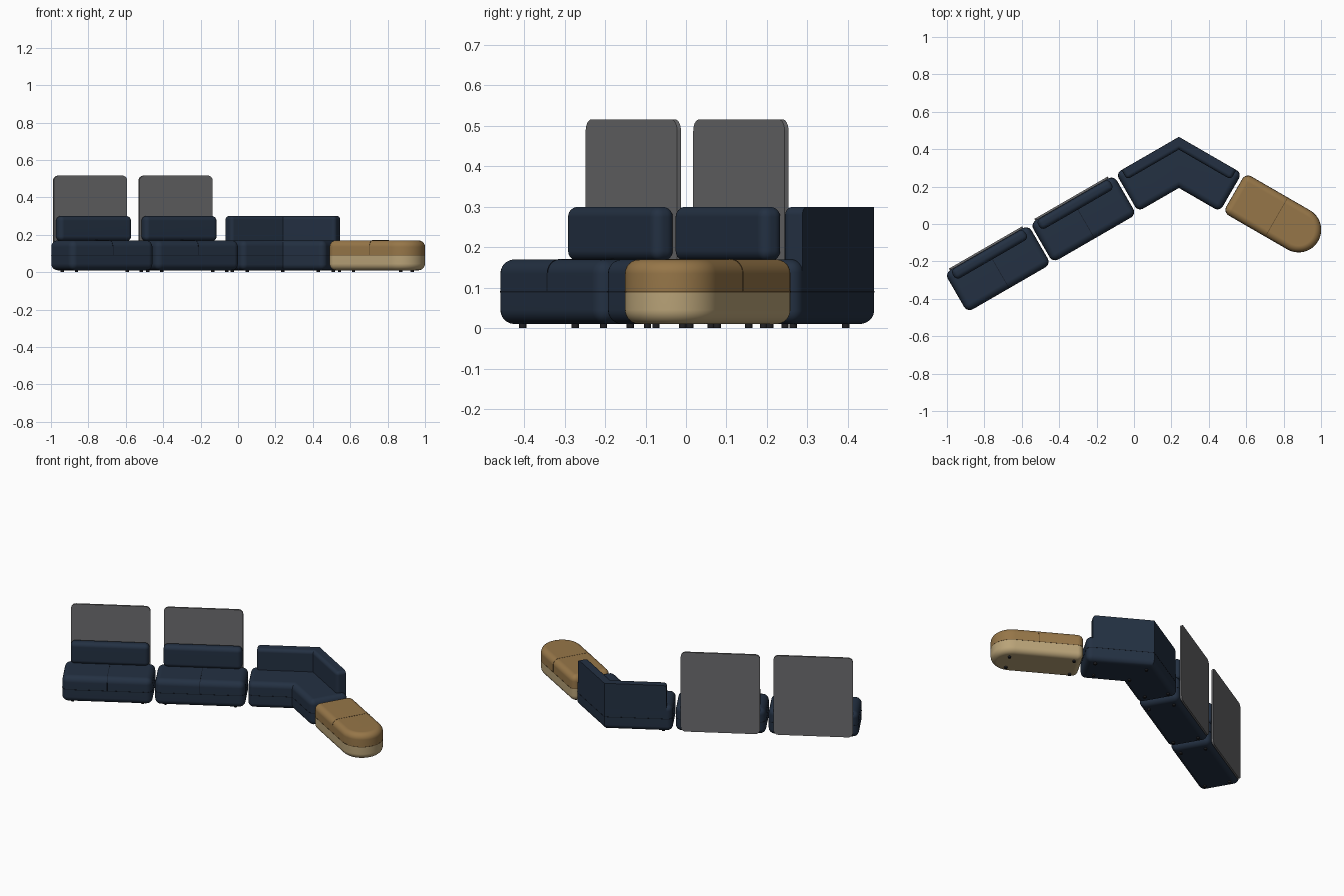
import bpy, bmesh, math
from mathutils import Matrix

cube = bpy.data.objects.get("Cube")
if cube:
    bpy.data.objects.remove(cube, do_unlink=True)


def material(name, rgb):
    m = bpy.data.materials.new(name)
    m.use_nodes = True
    m.diffuse_color = (*rgb, 1)
    m.node_tree.nodes["Principled BSDF"].inputs["Base Color"].default_value = (*rgb, 1)
    return m


NAVY = material("navy fabric", (0.017, 0.030, 0.055))
SEAM = material("navy seam", (0.007, 0.011, 0.020))
TAN = material("tan fabric", (0.305, 0.181, 0.065))
SAND = material("sand fabric", (0.485, 0.366, 0.188))
BROWN = material("brown seam", (0.120, 0.070, 0.025))
GREY = material("grey panel", (0.150, 0.150, 0.156))
BLACK = material("black foot", (0.015, 0.015, 0.018))

# Shared measures
LENGTH, DEPTH, LOW, HIGH, MID, ROUND = 0.515, 0.24, 0.01, 0.17, 0.09, 0.035
GROW, THIN = 0.0008, 0.0015
UPRIGHT = Matrix.Rotation(math.pi / 2, 4, 'X')                                   # (a, b, c) -> (a, -c, b)
CROSSWISE = Matrix(((0, 0, 1, 0), (1, 0, 0, 0), (0, 1, 0, 0), (0, 0, 0, 1)))     # (a, b, c) -> (c, a, b)


def every(a, b):
    return True


def vertical(a, b):
    return abs(a.z - b.z) > 1e-5


def slab(name, pts, z0, z1, mats, frame, radius=0.0, rule=every, split=None):
    """Extrude an outline from z0 to z1 and round the sharp edges the rule picks."""
    bm = bmesh.new()
    base = bm.faces.new([bm.verts.new((x, y, z0)) for x, y in pts])
    top = bmesh.ops.extrude_face_region(bm, geom=[base])["geom"]
    for v in top:
        if isinstance(v, bmesh.types.BMVert):
            v.co.z = z1
    bmesh.ops.recalc_face_normals(bm, faces=bm.faces)
    if radius:
        picked = [e for e in bm.edges if e.calc_face_angle(0) > 0.5
                  and rule(e.verts[0].co, e.verts[1].co)]
        bmesh.ops.bevel(bm, geom=picked, offset=radius, segments=6, profile=0.5,
                        affect='EDGES', clamp_overlap=False)
    if split is not None:
        bmesh.ops.bisect_plane(bm, geom=bm.verts[:] + bm.edges[:] + bm.faces[:],
                               plane_co=(0, 0, split), plane_no=(0, 0, 1))
        for f in bm.faces:
            f.material_index = int(f.calc_center_median().z < split)
    for f in bm.faces:
        f.smooth = True
    mesh = bpy.data.meshes.new(name)
    bm.to_mesh(mesh)
    bm.free()
    mesh.set_sharp_from_angle(angle=math.radians(35))
    for m in mats:
        mesh.materials.append(m)
    ob = bpy.data.objects.new(name, mesh)
    bpy.context.collection.objects.link(ob)
    ob.matrix_world = frame
    ob.modifiers.new("even shading", 'WEIGHTED_NORMAL').keep_sharp = True
    return ob


def rect(x0, x1, y0, y1):
    return [(x0, y0), (x1, y0), (x1, y1), (x0, y1)]


def circle(r, n=12):
    return [(r * math.cos(i * math.tau / n), r * math.sin(i * math.tau / n)) for i in range(n)]


def feet(prefix, spots, frame):
    for i, (x, y) in enumerate(spots):
        slab(f"{prefix}_foot_{i + 1}", circle(0.009), 0, 0.02, [BLACK],
             frame @ Matrix.Translation((x, y, 0)))


def cross_seam(name, mat, frame):
    """Thin seam running over the top of a seat, from front to back."""
    h = DEPTH / 2 + GROW
    slab(name, rect(-h, h, MID, HIGH + GROW), -THIN, THIN, [mat], frame @ CROSSWISE, ROUND,
         lambda a, b: vertical(a, b) and a.y > MID + 0.01)


def placed(x, y, degrees):
    return Matrix.Translation((x, y, 0)) @ Matrix.Rotation(math.radians(degrees), 4, 'Z')


# Two straight seats, each with a back cushion and a privacy panel
for side, x, y in (("outer", -0.728, -0.239), ("inner", -0.271, 0.027)):
    frame = placed(x, y, 30)
    l, d = LENGTH / 2, DEPTH / 2
    slab(f"{side}_seat", rect(-l, l, -d, d), LOW, HIGH, [NAVY], frame, ROUND)
    slab(f"{side}_seat_seam", rect(-l - GROW, l + GROW, -d - GROW, d + GROW),
         MID - THIN, MID + THIN, [SEAM], frame, ROUND, vertical)
    cross_seam(f"{side}_seat_cross_seam", SEAM, frame)
    slab(f"{side}_back_cushion", rect(-0.224, 0.224, 0.058, 0.119), HIGH - 0.004, 0.30,
         [NAVY], frame, 0.025)
    slab(f"{side}_panel", rect(-0.226, 0.226, 0.02, 0.516), -0.131, -0.120, [GREY],
         frame @ UPRIGHT, 0.028, vertical)
    feet(f"{side}_seat", [(sx * 0.2, sy * 0.075) for sx in (-1, 1) for sy in (-1, 1)], frame)

# Corner seat: a bent outline with its outer apex at the local origin
C, S = math.cos(math.radians(30)), 0.5


def chevron(reach, depth, lift=0.0):
    ox, oy = reach * C, -reach * S + lift
    ix, iy = ox - depth * S, oy - depth * C
    return [(-ox, oy), (-ix, iy), (0, lift - depth / C), (ix, iy), (ox, oy), (0, lift)]


def off_fold(a, b):
    return not (vertical(a, b) and abs(a.x) < 1e-4)


def on_back(p):
    return abs(p.y + abs(p.x) * S / C) < 1e-4


corner = placed(0.24, 0.465, 0)
W = 0.235
slab("corner_seat", chevron(0.388, W), LOW, HIGH, [NAVY], corner, 0.032, off_fold)
slab("corner_seat_seam", chevron(0.388 + 1.58 * GROW, W + 2 * GROW, GROW / C),
     MID - THIN, MID + THIN, [SEAM], corner, 0.032,
     lambda a, b: vertical(a, b) and off_fold(a, b))
slab("corner_backrest", chevron(0.354, 0.058), MID, 0.30, [NAVY], corner, 0.02,
     lambda a, b: off_fold(a, b) and not (on_back(a) and on_back(b)))
feet("corner_seat", [(s * px, py) for s in (-1, 1) for px, py in ((0.27, -0.2), (0.19, -0.31))]
     + [(0, -0.07), (0, -0.22)], corner)

# Rounded ottoman in two tones
ottoman = placed(0.537, 0.167, -30)


def capsule(g=0.0):
    r = DEPTH / 2 + g
    arc = [(0.396 + r * math.cos(a), r * math.sin(a))
           for a in (math.pi * (i / 32 - 0.5) for i in range(33))]
    return [(-g, -r)] + arc + [(-g, r)]


slab("ottoman", capsule(), LOW, HIGH, [TAN, SAND], ottoman, ROUND, split=MID)
slab("ottoman_seam", capsule(GROW), MID - THIN, MID + THIN, [BROWN], ottoman, ROUND, vertical)
cross_seam("ottoman_cross_seam", BROWN, ottoman @ Matrix.Translation((0.26, 0, 0)))
feet("ottoman", [(0.05, -0.075), (0.05, 0.075), (0.42, -0.06), (0.42, 0.06)], ottoman)
